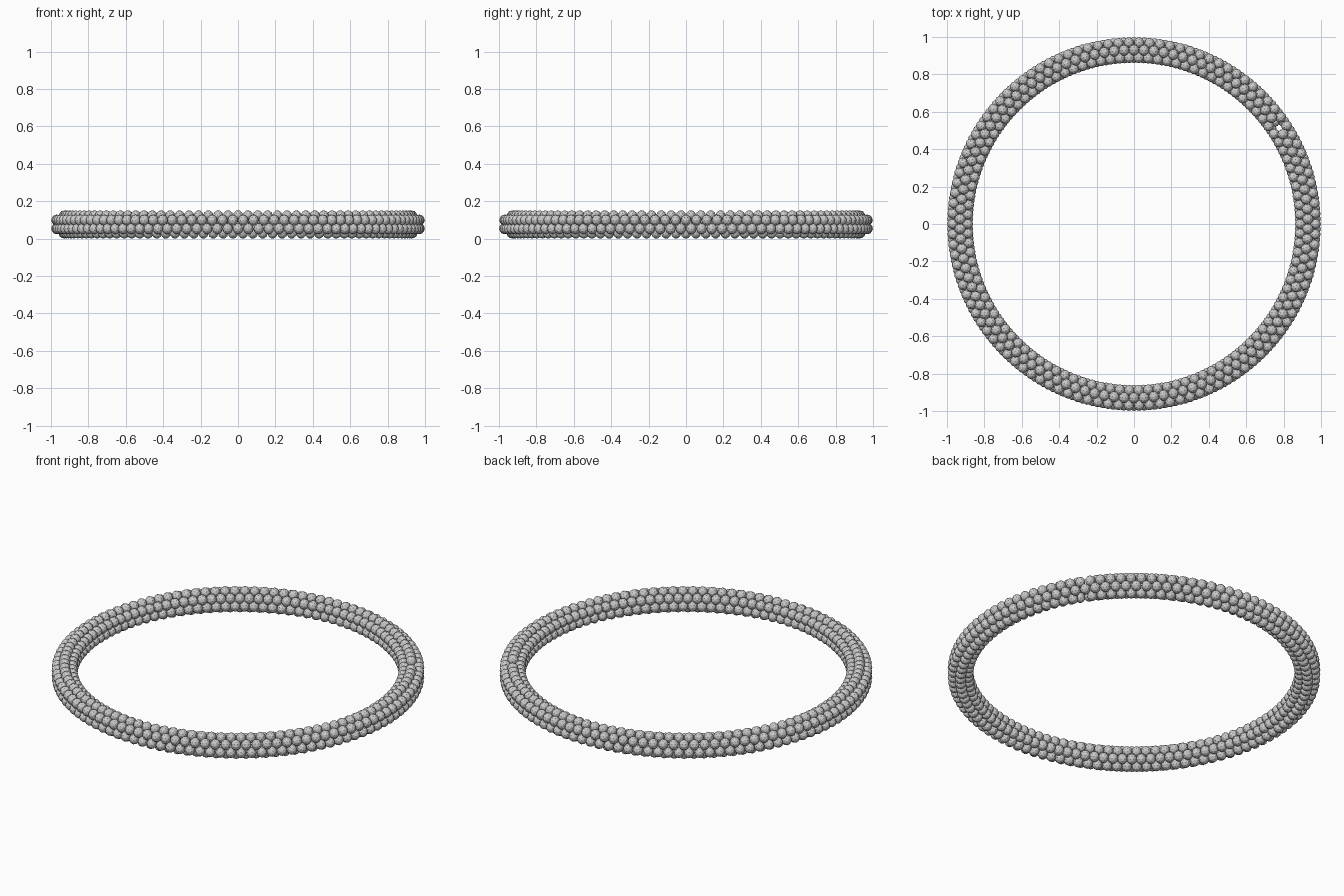
import bpy, bmesh, math
from mathutils import Matrix, Vector

if "Cube" in bpy.data.objects:
    bpy.data.objects.remove(bpy.data.objects["Cube"])

RING_R = 0.930      # centre line of the bangle
TUBE_R = 0.046      # bead centres around the tube
BEAD_R = 0.0295
COUNT = 110         # beads in each row
ROWS = 6
HEIGHT = TUBE_R + BEAD_R
SEAM = math.radians(33)


def bead_row(name, row):
    """One closed row of faceted beads at a fixed position round the tube."""
    a = math.radians(30 + 60 * row)
    radius = RING_R + TUBE_R * math.cos(a)
    z = HEIGHT + TUBE_R * math.sin(a)
    bm = bmesh.new()
    for i in range(COUNT):
        t = 2 * math.pi * (i + 0.5 * (row % 2)) / COUNT
        # small gap at the seam, in the top and bottom rows
        if row in (1, 4) and abs(t - SEAM) < math.pi / COUNT:
            continue
        # bead narrow along the ring, rounded across it
        place = (Matrix.Rotation(t, 4, 'Z')
                 @ Matrix.Translation(Vector((radius, 0, z)))
                 @ Matrix.Rotation(-a, 4, 'Y')
                 @ Matrix.Diagonal((1.0, 0.93, 1.0, 1.0)))
        bmesh.ops.create_icosphere(bm, subdivisions=2, radius=BEAD_R, matrix=place)
    mesh = bpy.data.meshes.new(name)
    bm.to_mesh(mesh)
    bm.free()
    obj = bpy.data.objects.new(name, mesh)
    bpy.context.collection.objects.link(obj)


# Six staggered bead rows form the tube
names = ["outer_upper_beads", "top_beads", "inner_upper_beads",
         "inner_lower_beads", "bottom_beads", "outer_lower_beads"]
for r in range(ROWS):
    bead_row(names[r], r)
